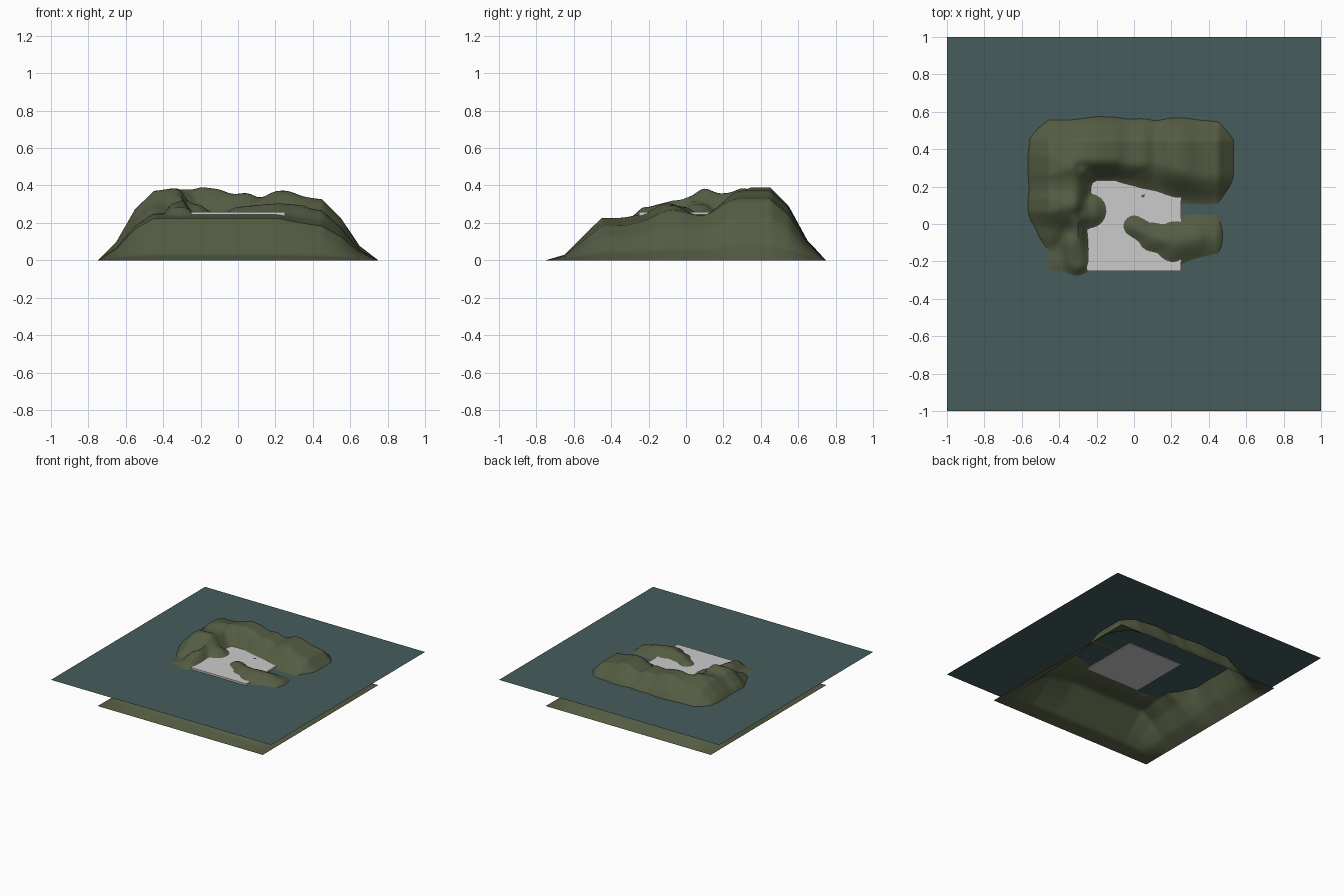
import bpy, bmesh, math
from mathutils import Vector

if "Cube" in bpy.data.objects:
    bpy.data.objects.remove(bpy.data.objects["Cube"])


def material(name, rgb):
    m = bpy.data.materials.new(name)
    m.diffuse_color = (*rgb, 1)
    m.use_nodes = True
    m.node_tree.nodes["Principled BSDF"].inputs["Base Color"].default_value = m.diffuse_color
    return m


def smooth(a, b, v):
    t = min(1, max(0, (v - a) / (b - a)))
    return t * t * (3 - 2 * t)


def interp(v, pts):
    for (a, p), (b, q) in zip(pts, pts[1:]):
        if v <= b:
            return p + (q - p) * max(0, v - a) / (b - a)
    return pts[-1][1]


def soft(v, pts):
    return sum(interp(v + o, pts) for o in (-.02, 0, .02)) / 3


# ridges: start, end, flat half width, outer half width, start and end height
RIDGES = [
    ((-.75, .52), (.05, .52), .17, .31, .39, .39),    # back ridge
    ((.00, .49), (.75, .49), .16, .30, .39, .39),
    ((.02, .46), (.36, .37), .10, .29, .39, .39),     # slanted inner shoulder
    ((.36, .37), (.75, .37), .10, .29, .39, .39),
    ((-.48, .40), (-.48, .12), .15, .27, .40, .40),   # left ridge
    ((-.66, .40), (-.66, .12), .12, .24, .40, .40),
    ((-.32, .38), (-.30, .32), .03, .15, .37, .36),   # inner corner
    ((-.34, .12), (-.31, -.20), .02, .09, .37, .285), # front left tail
    ((-.27, .07), (-.24, .07), .02, .12, .32, .30),   # inner knoll
    ((.00, -.01), (.10, -.07), .00, .085, .285, .295), # curved spit
    ((.10, -.07), (.22, -.095), .00, .11, .295, .305),
    ((.22, -.095), (.33, -.075), .00, .15, .305, .295),
    ((.33, -.075), (.75, -.05), .00, .16, .285, .22),
    ((.045, .15), (.046, .15), .00, .022, .268, .268), # small rock
]
# crest heights along the back ridge and along the left ridge
CREST = [(-.75, .37), (-.45, .37), (-.3, .392), (-.25, .375), (-.2, .392),
         (-.1, .38), (-.03, .352), (.05, .362), (.12, .33), (.2, .372),
         (.27, .372), (.35, .34), (.45, .325), (.75, .32)]
LEFT = [(-.25, .265), (-.2, .29), (-.13, .31), (-.03, .295), (.05, .36),
        (.1, .39), (.17, .355), (.24, .36), (.3, .39), (.45, .345), (.75, .34)]
FAR = [(0, 0), (.1, .27), (.2, .74), (.3, 1)]
RIGHT = [(0, 0), (.1, .24), (.2, .7), (.3, 1)]
FRONT = [(0, 0), (.1, .13), (.2, .57), (.3, 1)]


def height(x, y):
    base = .249 - .022 * smooth(-.2, -.36, y) - .010 * smooth(.2, .3, x)
    base -= .035 * smooth(.2, .5, x) * smooth(-.05, -.3, y)
    z = base
    p = Vector((x, y))
    cap = soft(x, CREST)
    cap += (min(cap, soft(y, LEFT)) - cap) * smooth(-.2, -.35, x)
    for a, b, r, R, h0, h1 in RIDGES:
        a, b = Vector(a), Vector(b)
        t = min(1, max(0, (p - a).dot(b - a) / (b - a).length_squared))
        d = (p - a - (b - a) * t).length
        h = max(base, min(cap, h0 + (h1 - h0) * t))
        z = max(z, base + (h - base) * (1 - smooth(r, R, d)))
    edge = interp(.75 - abs(x), FAR if x < 0 else RIGHT)
    return z * edge * interp(.75 - abs(y), FRONT if y < 0 else FAR)


# island terrain: open shell, sampled on a regular grid
bm = bmesh.new()
bmesh.ops.create_grid(bm, x_segments=90, y_segments=90, size=.75)
for v in bm.verts:
    v.co.z = height(v.co.x, v.co.y)
me = bpy.data.meshes.new("island_terrain")
bm.to_mesh(me)
bm.free()
island = bpy.data.objects.new("island_terrain", me)
bpy.context.collection.objects.link(island)
me.materials.append(material("olive_ground", (.090, .108, .056)))
bpy.context.view_layer.objects.active = island
island.select_set(True)
bpy.ops.object.shade_smooth_by_angle(angle=math.radians(50))

# water sheet
bpy.ops.mesh.primitive_plane_add(size=2, location=(0, 0, .244))
water = bpy.context.object
water.name = "water"
water.data.materials.append(material("teal_water", (.062, .108, .108)))

# grey courtyard slab
bpy.ops.mesh.primitive_cube_add(size=1, location=(0, 0, .2485))
slab = bpy.context.object
slab.name = "courtyard_slab"
slab.scale = (.5, .5, .021)
